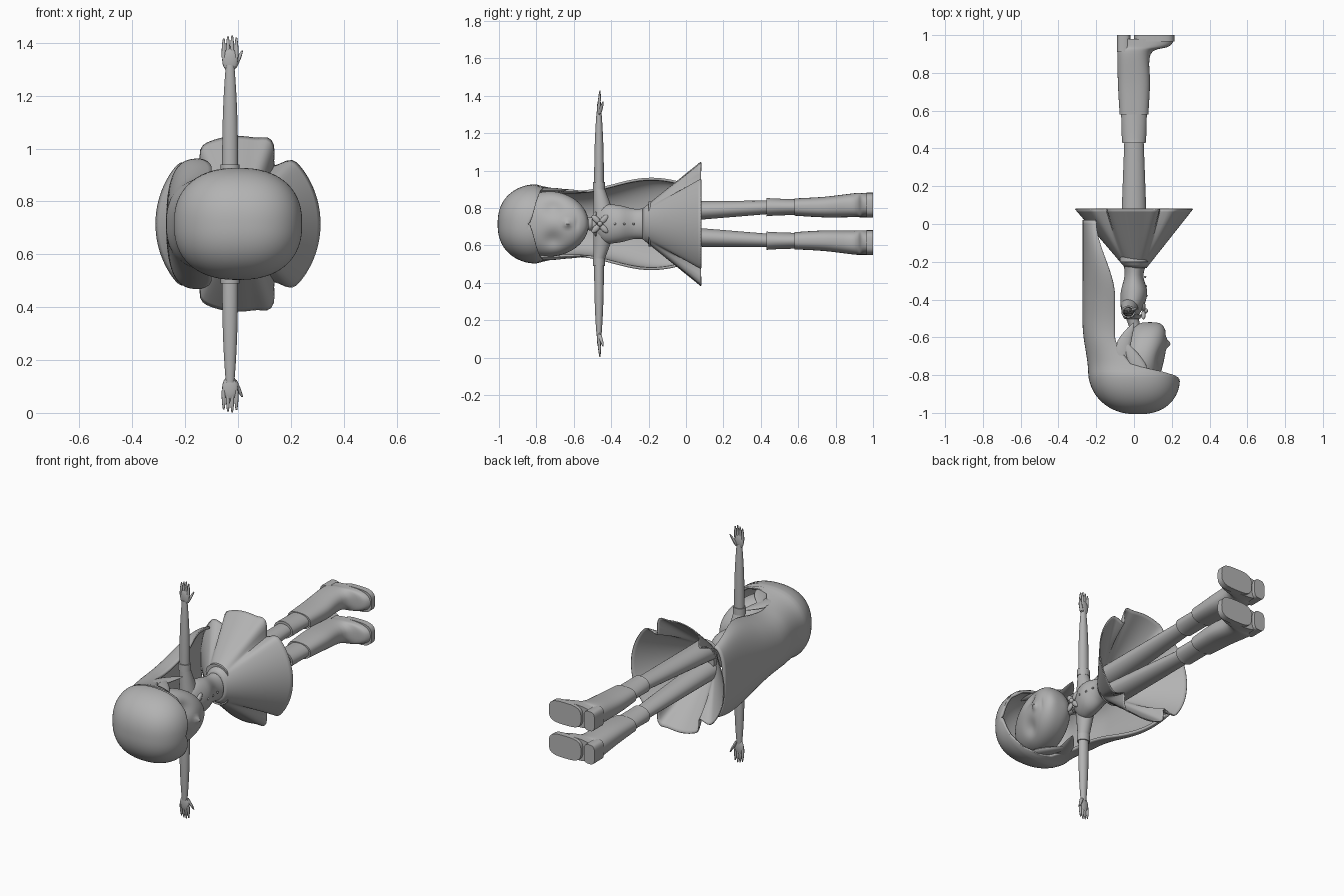
import bpy, bmesh
from math import sin, cos, pi, radians, exp, atan2, copysign
from mathutils import Vector

cube = bpy.data.objects.get("Cube")
if cube:
    bpy.data.objects.remove(cube)

MIDDLE = 0.715  # height of the body's plane of symmetry

clay = bpy.data.materials.new("plain grey")
clay.use_nodes = True
clay.diffuse_color = (0.45, 0.45, 0.45, 1)
clay.node_tree.nodes["Principled BSDF"].inputs["Base Color"].default_value = clay.diffuse_color


def mix(start, end, t):
    return start + (end - start) * t


def ease(t):
    t = min(max(t, 0), 1)
    return t * t * (3 - 2 * t)


def bell(value, centre, width):
    return exp(-((value - centre) / width) ** 2)


def taper(start, end, start_radii, end_radii, curve=1):
    """Straight limb; a higher curve keeps the first thickness for longer."""
    def section(t):
        centre = Vector(start).lerp(Vector(end), t)
        return centre, [mix(a, b, t ** curve) for a, b in zip(start_radii, end_radii)]
    return section


def leaf(start, end, radii, bow):
    """Lock of hair, pointed at both ends and bowed towards the back."""
    def section(t):
        centre = Vector(start).lerp(Vector(end), t)
        centre.x -= bow * sin(pi * t)
        return centre, [r * sin(pi * t) ** 0.8 for r in radii]
    return section


def through(*rows):
    """Smooth sections through rows of (x, y, z, radius, radius)."""
    def section(t):
        place = t * (len(rows) - 1)
        i = min(int(place), len(rows) - 2)
        k = place - i
        before, after = rows[max(i - 1, 0)], rows[min(i + 2, len(rows) - 1)]
        values = [b + k / 2 * (c - a + k * (2*a - 5*b + 4*c - d + k * (3 * (b - c) + d - a)))
                  for a, b, c, d in zip(before, rows[i], rows[i + 1], after)]
        return Vector(values[:3]), values[3:]
    return section


def finish(ob, name, angle):
    ob.name = name
    ob.data.materials.append(clay)
    bpy.ops.object.select_all(action="DESELECT")
    ob.select_set(True)
    bpy.context.view_layer.objects.active = ob
    bpy.ops.object.shade_smooth_by_angle(angle=radians(angle))


def loft(name, section, along="y", side=1, segments=32, steps=20, power=1.0,
         caps=True, warp=None, thickness=0, opening=None):
    """Skin the sections; an opening rule leaves a gap at the front of each ring."""
    bm = bmesh.new()
    rings = []
    for step in range(steps + 1):
        centre, (wide, deep) = section(step / steps)
        half = opening(centre.y) if opening else pi
        ring = []
        for i in range(segments + bool(opening)):
            angle = pi + half * (2 * i / segments - 1)
            across, other = [r * copysign(abs(f) ** power, f)
                             for r, f in ((wide, cos(angle)), (deep, sin(angle)))]
            point = centre + Vector((across, 0, other) if along == "y" else (across, other, 0))
            if warp:
                warp(point)
            ring.append(bm.verts.new((point.x, point.y, MIDDLE + side * point.z)))
        rings.append(ring)
    for a, b in zip(rings, rings[1:]):
        for i in range(segments):
            j = (i + 1) % len(a)
            bm.faces.new((a[i], a[j], b[j], b[i]))
    if caps:
        bm.faces.new(rings[0])
        bm.faces.new(rings[-1])
    bmesh.ops.remove_doubles(bm, verts=bm.verts, dist=0.0001)
    bmesh.ops.recalc_face_normals(bm, faces=bm.faces)
    mesh = bpy.data.meshes.new(name)
    bm.to_mesh(mesh)
    bm.free()
    ob = bpy.data.objects.new(name, mesh)
    bpy.context.collection.objects.link(ob)
    if thickness:
        shell = ob.modifiers.new("thickness", "SOLIDIFY")
        shell.thickness = thickness
        shell.offset = 0
    finish(ob, name, 40)


def blob(name, x, y, z, scale, turn=0):
    bpy.ops.mesh.primitive_uv_sphere_add(segments=16, ring_count=10, radius=1,
                                         location=(x, y, MIDDLE + z), rotation=(turn, 0, 0))
    bpy.context.object.scale = scale
    finish(bpy.context.object, name, 180)


# Head: an egg with the chin pushed forward
def head_section(t):
    y = -0.74 - 0.22 * cos(pi * t)
    y = -1.48 - y  # start at the chin
    size = sin(pi * t)
    return Vector((0.03 + 0.25 * (y + 0.74), y, 0)), (0.125 * size ** 0.6, 0.175 * size)


def face_shape(p):
    if p.x > 0.05:
        eye = bell(p.y, -0.71, 0.05) * bell(abs(p.z), 0.085, 0.045)
        nose = bell(p.y, -0.635, 0.018) * bell(p.z, 0, 0.016)
        mouth = bell(p.y, -0.585, 0.009) * bell(p.z, 0, 0.03)
        p.x += 0.022 * (nose - eye) - 0.006 * mouth


loft("head", head_section, segments=80, steps=64, power=0.9, caps=False, warp=face_shape)


# Hair: a round crown running into a long shell, open at the face
def hair_section(t):
    if t < 0.4:
        angle = t / 0.4 * pi / 2
        size = sin(angle) ** 0.85
        return Vector((0.02 * cos(angle), -0.8 - 0.2 * cos(angle), 0)), (0.235 * size, 0.205 * size)
    t = (t - 0.4) / 0.6
    x = -0.1 * ease(4 * t) - 0.1 * ease(2 * t - 1)
    back = -0.235 - 0.03 * ease(3 * t)
    return Vector((x, mix(-0.8, 0.02, t), 0)), (x - back, 0.205 - 0.035 * sin(2 * pi * t))


def hair_opening(y):
    return pi - pi / 2 * ease((y + 0.84) / 0.1)


loft("hair", hair_section, segments=56, steps=70, power=0.85, caps=False,
     thickness=0.014, opening=hair_opening)

# Neck, torso and collar
loft("neck", taper((0.02, -0.6, 0), (-0.02, -0.46, 0), (0.03, 0.03), (0.04, 0.05), 3))
loft("torso", through((-0.02, -0.5, 0, 0.03, 0.04), (-0.01, -0.44, 0, 0.06, 0.1),
                      (0, -0.36, 0, 0.07, 0.1), (0, -0.27, 0, 0.05, 0.08),
                      (0.01, -0.18, 0, 0.07, 0.09)), segments=40)
loft("collar", taper((-0.01, -0.5, 0), (-0.01, -0.48, 0), (0.04, 0.04), (0.05, 0.07)),
     steps=4, caps=False, thickness=0.006)

# Bow and buttons
for quarter in range(4):
    turn = pi / 4 + quarter * pi / 2
    blob("bow_loop", 0.05, -0.46 + 0.03 * sin(turn), 0.035 * cos(turn), (0.012, 0.016, 0.03), -turn)
blob("bow_knot", 0.06, -0.46, 0, (0.014, 0.014, 0.014))
for y in (-0.38, -0.33, -0.28):
    blob("button", 0.068 - 0.1 * abs(y + 0.37), y, 0, (0.006, 0.006, 0.006))


# Skirt: a flared cone with four deep folds
def folds(p):
    angle = abs(atan2(p.z, p.x))
    depth = max(0, (p.y + 0.2) / 0.28)
    dips = bell(angle, radians(58), 0.1) + bell(angle, radians(124), 0.1)
    flare = 1 + depth * (0.05 * bell(angle, radians(70), 0.1) - 0.2 * dips)
    p.x *= flare
    p.z *= flare


loft("skirt", taper((0.01, -0.23, 0), (0, 0.08, 0), (0.055, 0.08), (0.31, 0.33)),
     segments=128, caps=False, warp=folds, thickness=0.006)

for side in (1, -1):
    # Eyes and face-framing locks
    blob("eye", 0.112, -0.71, side * 0.083, (0.012, 0.042, 0.034))
    loft("side_lock", leaf((-0.04, -0.8, 0.18), (0, -0.52, 0.17), (0.04, 0.012), 0.04),
         side=side, segments=12, caps=False)
    loft("fringe_lock", leaf((0.07, -0.88, 0.18), (-0.05, -0.62, 0.18), (0.045, 0.014), -0.01),
         side=side, segments=12, caps=False)

    # Legs, socks and boots
    loft("leg", taper((0, -0.2, 0.06), (0, 0.47, 0.09), (0.075, 0.06), (0.05, 0.035)), side=side)
    loft("sock", taper((0, 0.43, 0.09), (0, 0.59, 0.09), (0.062, 0.05), (0.068, 0.042), 0.5), side=side)
    loft("boot", through((0, 0.58, 0.09, 0.076, 0.046), (0, 0.74, 0.09, 0.085, 0.055),
                         (0, 0.9, 0.1, 0.088, 0.064), (0.05, 0.94, 0.1, 0.135, 0.065),
                         (0.064, 0.98, 0.1, 0.15, 0.066)), side=side, segments=40, power=0.8)
    for name, x, top, length, width in (("boot_heel", -0.055, 0.91, 0.036, 0.058),
                                        ("boot_sole", 0.107, 0.965, 0.107, 0.067)):
        loft(name, taper((x, top, 0.1), (x, 1, 0.1), (length, width), (length, width)),
             side=side, steps=1, power=0.6)

    # Sleeve, arm and hand
    loft("sleeve", taper((-0.02, -0.435, 0.03), (-0.03, -0.465, 0.19), (0.05, 0.06), (0.033, 0.03)),
         along="z", side=side)
    loft("sleeve_cuff", taper((-0.03, -0.465, 0.185), (-0.03, -0.465, 0.225), (0.037, 0.033), (0.036, 0.032)),
         along="z", side=side, steps=1)
    loft("arm", taper((-0.03, -0.465, 0.2), (-0.03, -0.465, 0.6), (0.03, 0.026), (0.016, 0.013), 2.5),
         along="z", side=side)
    blob("palm", -0.03, -0.464, side * 0.62, (0.03, 0.012, 0.045))
    for i in range(4):
        x = -0.054 + 0.016 * i
        tip = 0.715 - 0.008 * abs(i - 1.7)
        loft("finger", taper((x, -0.465, 0.63), (x, -0.46, tip), (0.008, 0.008), (0.003, 0.003), 3),
             along="z", side=side, segments=10, steps=8)
    loft("thumb", taper((-0.015, -0.462, 0.59), (0.016, -0.443, 0.655), (0.01, 0.01), (0.003, 0.003), 3),
         along="z", side=side, segments=10, steps=8)
